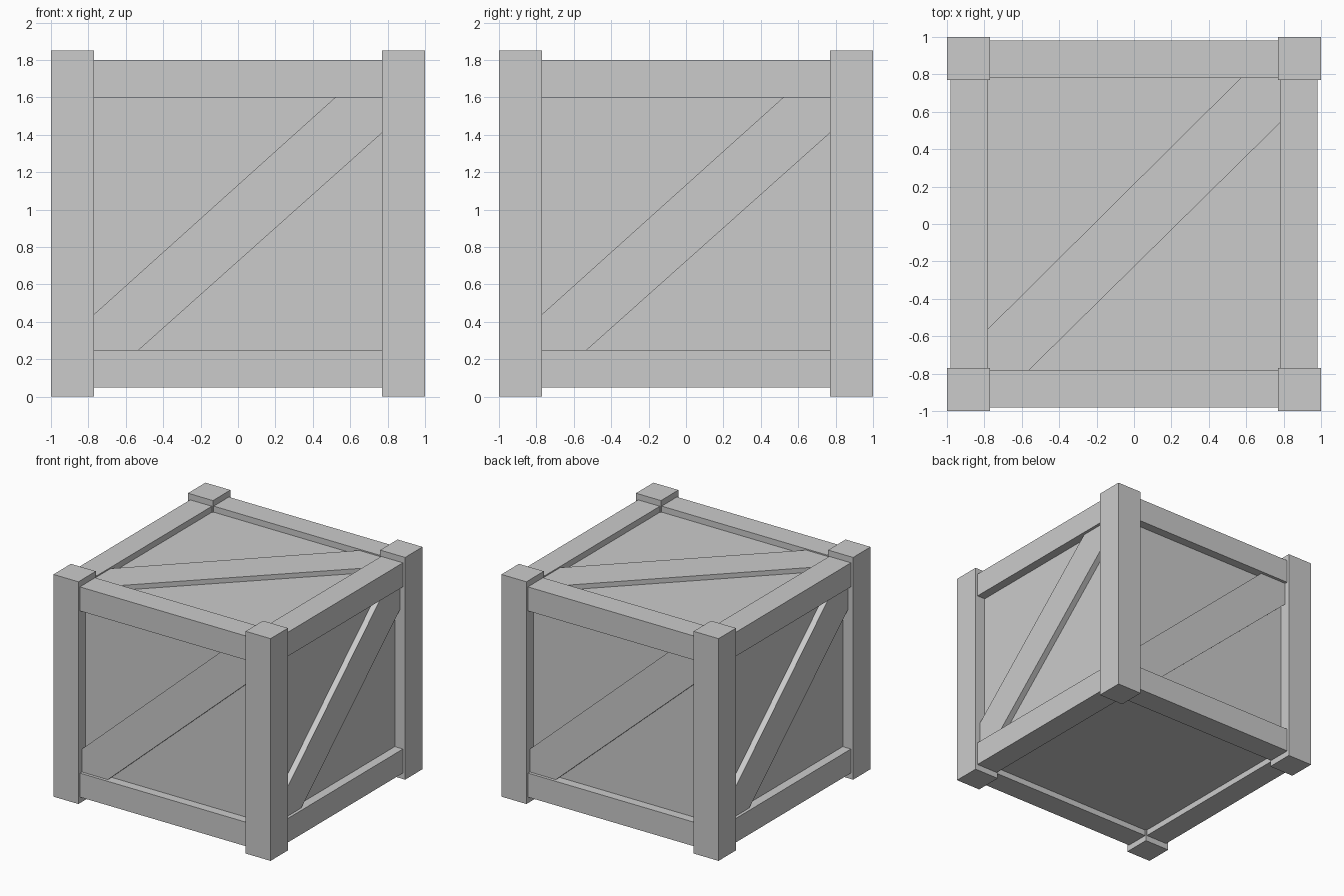
import bpy
import bmesh
from math import pi
from mathutils import Matrix, Vector

default = bpy.data.objects.get("Cube")
if default:
    bpy.data.objects.remove(default, do_unlink=True)

# One plain grey for the whole crate
GREY = (0.6, 0.6, 0.6, 1)
grey = bpy.data.materials.new("plain_grey")
grey.use_nodes = True
grey.diffuse_color = GREY
grey.node_tree.nodes["Principled BSDF"].inputs["Base Color"].default_value = GREY

# Main sizes
HEIGHT = 1.85
POST_IN = 0.77
RAIL_IN, RAIL_OUT = 0.78, 0.98
RAIL_LOW, RAIL_HIGH = 0.05, 1.6
RAIL_SIZE = 0.2
PANEL = 0.905
PANEL_LOW, PANEL_HIGH = 0.1, 1.75
BRACE_OUT = 0.955


def finish(name, bm, turn=0):
    """Turn the part about the vertical axis and add it to the scene."""
    bm.transform(Matrix.Rotation(turn * pi / 2, 4, "Z"))
    bmesh.ops.recalc_face_normals(bm, faces=bm.faces)
    mesh = bpy.data.meshes.new(name)
    bm.to_mesh(mesh)
    bm.free()
    mesh.materials.append(grey)
    obj = bpy.data.objects.new(name, mesh)
    bpy.context.collection.objects.link(obj)


def box(name, low, high, turn=0):
    low, high = Vector(low), Vector(high)
    bm = bmesh.new()
    bmesh.ops.create_cube(bm, size=1)
    bm.transform(Matrix.Translation((low + high) / 2) @ Matrix.Diagonal((high - low).to_4d()))
    finish(name, bm, turn)


def plank(name, outline, push, turn=0):
    """Extrude a flat outline into a plank."""
    bm = bmesh.new()
    face = bm.faces.new([bm.verts.new(p) for p in outline])
    new = bmesh.ops.extrude_face_region(bm, geom=[face])["geom"]
    bmesh.ops.translate(bm, vec=push, verts=[v for v in new if isinstance(v, bmesh.types.BMVert)])
    finish(name, bm, turn)


# Inner box that forms the recessed panels
box("inner_panels", (-PANEL, -PANEL, PANEL_LOW), (PANEL, PANEL, PANEL_HIGH))

# Diagonal outlines, trimmed square by the frame
side_outline = [(-0.77, 0.25), (-0.53, 0.25), (0.77, 1.41),
                (0.77, 1.6), (0.52, 1.6), (-0.77, 0.44)]
top_outline = [(-0.78, -0.78), (-0.56, -0.78), (0.78, 0.54),
               (0.78, 0.78), (0.57, 0.78), (-0.78, -0.56)]

# Each side repeats a post, two rails and a diagonal brace
for turn, side in enumerate(("front", "left", "back", "right")):
    box(side + "_corner_post", (POST_IN, -1, 0), (1, -POST_IN, HEIGHT), turn)
    for level, z in (("bottom", RAIL_LOW), ("top", RAIL_HIGH)):
        box(f"{side}_{level}_rail", (-POST_IN, -RAIL_OUT, z),
            (POST_IN, -RAIL_IN, z + RAIL_SIZE), turn)
    plank(side + "_diagonal_brace", [(x, -BRACE_OUT, z) for x, z in side_outline],
          (0, BRACE_OUT - PANEL + 0.02, 0), turn)

# Diagonal brace on the lid
plank("lid_diagonal_brace", [(x, y, 1.79) for x, y in top_outline], (0, 0, -0.06))
